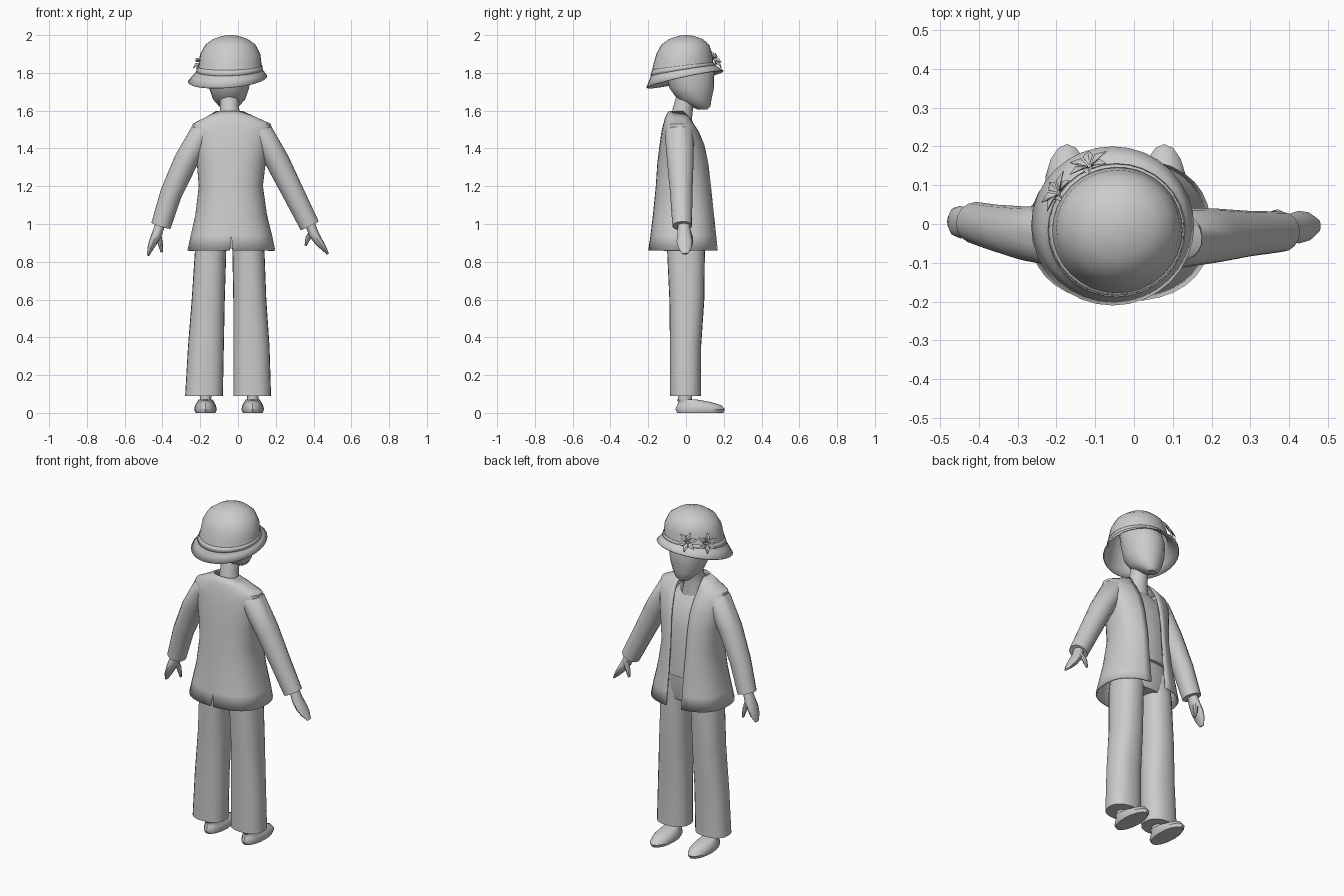
import bpy, bmesh, math
from mathutils import Vector

grey = bpy.data.materials.new("plain_grey")
grey.diffuse_color = (0.6, 0.6, 0.6, 1)


def finish(name, bm, thick=0):
    bmesh.ops.recalc_face_normals(bm, faces=bm.faces)
    me = bpy.data.meshes.new(name)
    bm.to_mesh(me)
    bm.free()
    me.materials.append(grey)
    ob = bpy.data.objects.new(name, me)
    bpy.context.collection.objects.link(ob)
    if thick:
        mod = ob.modifiers.new("thickness", 'SOLIDIFY')
        mod.thickness = thick
    return ob


def skin(rings, closed=True, caps=(True, True)):
    """Bridge a list of point rings into a bmesh."""
    bm = bmesh.new()
    rows = [[bm.verts.new(p) for p in r] for r in rings]
    n = len(rows[0])
    for a, b in zip(rows, rows[1:]):
        for i in range(n if closed else n - 1):
            j = (i + 1) % n
            bm.faces.new((a[i], a[j], b[j], b[i]))
    for use, row in zip(caps, (rows[0], rows[-1])):
        if use:
            bm.faces.new(row)
    return bm, rows


def ring(cx, cy, z, rx, ry, ty=0, tx=0, n=24, power=2.0, gap=0):
    """Level ring starting at +y; ty/tx tilt it, gap leaves the +y side open."""
    e = 2 / power
    a0 = math.asin(min(0.98, (gap / rx) ** (1 / e))) if gap else 0
    pts = []
    for i in range(n):
        a = a0 + (2 * math.pi - 2 * a0) * i / (n - 1) if gap else 2 * math.pi * i / n
        s, c = math.sin(a), math.cos(a)
        dx = rx * math.copysign(abs(s) ** e, s)
        dy = ry * math.copysign(abs(c) ** e, c)
        pts.append(Vector((cx + dx, cy + dy, z + ty * dy + tx * dx)))
    return pts


def stack(name, specs, thick=0, caps=(True, True), **kw):
    return finish(name, skin([ring(*s, **kw) for s in specs], caps=caps)[0], thick)


def limb(name, specs, n=16):
    """Tube along points (x, y, z, r, ry) with rings square to the path."""
    pts = [Vector(s[:3]) for s in specs]
    rings = []
    for i, s in enumerate(specs):
        t = (pts[min(i + 1, len(pts) - 1)] - pts[max(i - 1, 0)]).normalized()
        u = Vector((0, 1, 0)).cross(t).normalized()
        v = t.cross(u)
        rings.append([pts[i] + u * s[3] * math.cos(2 * math.pi * k / n)
                      + v * s[4] * math.sin(2 * math.pi * k / n) for k in range(n)])
    return finish(name, skin(rings)[0])


# head, neck and pelvis
stack("head", [(-.047, .088, 1.605, .028, .025), (-.047, .075, 1.625, .055, .055),
               (-.047, .045, 1.66, .085, .09), (-.047, .03, 1.72, .106, .118),
               (-.047, .02, 1.80, .112, .13), (-.045, .0, 1.88, .11, .12),
               (-.045, -.01, 1.95, .07, .08)])
stack("neck", [(-.04, -.03, 1.46, .08, .07), (-.042, -.025, 1.56, .056, .057),
               (-.045, -.015, 1.62, .05, .053), (-.047, .01, 1.70, .052, .055)])
stack("pelvis", [(-.04, 0, .87, .15, .09), (-.04, 0, .93, .165, .105),
                 (-.04, -.005, 1.10, .15, .115)], power=2.4)

# blouse with scooped neckline
stack("blouse", [(-.038, -.008, 1.03, .165, .135), (-.038, -.012, 1.2, .155, .133),
                 (-.038, -.015, 1.32, .165, .123), (-.038, -.02, 1.42, .165, .106),
                 (-.04, -.025, 1.48, .125, .082, -.2), (-.04, -.025, 1.53, .075, .068, -.6)],
      caps=(True, False), power=2.3)

# jacket: open front, flared hem, back vent
jacket = [(.86, -.035, -.015, .233, .185, .05), (.94, -.035, -.013, .216, .175, .05),
          (1.05, -.036, -.012, .19, .163, .05), (1.2, -.038, -.012, .17, .148, .052),
          (1.32, -.036, -.015, .182, .137, .056), (1.42, -.034, -.02, .198, .12, .06),
          (1.49, -.033, -.03, .212, .1, .066), (1.53, -.033, -.038, .208, .082, .07),
          (1.565, -.037, -.043, .135, .068, .068), (1.598, -.045, -.045, .072, .048, .062)]
bm, rows = skin([ring(cx, cy, z, rx, ry, n=33, power=2.4, gap=g)
                 for z, cx, cy, rx, ry, g in jacket], closed=False, caps=(False, False))
mid = bm.edges.get((rows[0][16], rows[1][16]))
bmesh.ops.split_edges(bm, edges=[mid])
for v in bm.verts:
    if v.co.z < .87 and abs(v.co.x + .035) < .001 and v.co.y < 0:
        side = v.link_faces[0].calc_center_median().x + .035
        v.co.x += math.copysign(.008, side)
finish("jacket", bm, .008)

# sleeves, hands and thumbs
arms = {
    "right": ([(.07, -.038, 1.50, .05, .07), (.125, -.035, 1.475, .066, .077),
               (.21, -.03, 1.33, .064, .07), (.295, -.025, 1.16, .058, .059), (.38, -.02, .99, .053, .052)],
              [(.378, -.012, 1.01, .026, .03), (.4, -.01, .95, .027, .036), (.425, -.008, .91, .023, .042),
               (.452, -.006, .875, .016, .036), (.476, -.004, .842, .006, .016)],
              [(.395, .01, .965, .014, .016), (.37, .024, .925, .014, .014), (.358, .028, .885, .006, .007)]),
    "left": ([(-.14, -.038, 1.50, .05, .07), (-.193, -.034, 1.475, .066, .077),
              (-.278, -.025, 1.33, .064, .07), (-.355, -.01, 1.16, .058, .06), (-.408, .003, .99, .053, .054)],
             [(-.408, .003, 1.01, .026, .03), (-.428, .004, .95, .027, .036), (-.447, .005, .91, .023, .042),
              (-.464, .006, .87, .016, .036), (-.476, .006, .832, .006, .016)],
             [(-.425, .015, .96, .014, .016), (-.412, .03, .9, .014, .014), (-.404, .034, .85, .006, .007)])}
for side, (sleeve, hand, thumb) in arms.items():
    limb(side + "_sleeve", sleeve)
    limb(side + "_hand", hand, 12)
    limb(side + "_thumb", thumb, 8)

# trouser legs and shoes
legs = {"right": [(.09, -.025, .175), (.35, -.025, .167), (.6, -.025, .15), (.86, -.03, .14), (.98, -.04, .125)],
        "left": [(.09, -.28, -.08), (.35, -.265, -.075), (.6, -.245, -.07), (.86, -.228, -.062), (.98, -.21, -.045)]}
depth = [(-.085, .08), (-.085, .08), (-.088, .097), (-.1, .1), (-.1, .1)]
for side, spans in legs.items():
    stack(side + "_trouser_leg",
          [((a + b) / 2, (f + k) / 2, z, (b - a) / 2, (k - f) / 2)
           for (z, a, b), (f, k) in zip(spans, depth)], power=2.3)
for side, x in (("right", .078), ("left", -.172)):
    stack(side + "_shoe", [(x, .075, 0, .052, .122), (x, .075, .018, .06, .131),
                           (x, .07, .04, .055, .118), (x, .045, .058, .045, .085),
                           (x, .0, .072, .036, .05)], n=16)
    stack(side + "_ankle", [(x, -.005, .05, .03, .038), (x, -.005, .2, .032, .036)], n=12)

# hat: tilted brim, round crown, band
stack("hat", [(-.055, -.005, 1.767, .21, .205, .22, .07), (-.049, -.012, 1.795, .188, .183, .19, .05),
              (-.044, -.017, 1.818, .17, .165, .15, .03), (-.041, -.016, 1.85, .165, .159, .08, .01),
              (-.041, -.009, 1.90, .159, .148), (-.04, -.004, 1.95, .132, .126),
              (-.04, 0, 1.98, .09, .088), (-.04, 0, 1.996, .04, .04), (-.04, 0, 2.0, .008, .008)],
      .006, caps=(False, True), n=32)
stack("hat_band", [(-.045, -.016, 1.812, .177, .172, .16, .03), (-.042, -.016, 1.835, .171, .165, .12, .02)],
      .004, caps=(False, False), n=32)

# two pointed-petal flowers on the hat
for name, pos, nrm in (("front_flower", (-.115, .15, 1.868), (-.35, .8, .5)),
                       ("side_flower", (-.195, .08, 1.855), (-.8, .45, .45))):
    nrm = Vector(nrm).normalized()
    u = nrm.cross(Vector((0, 0, 1))).normalized()
    v = nrm.cross(u)
    bm = bmesh.new()
    for k in range(6):
        a = 2 * math.pi * k / 6 + .3

        def at(r, da, h):
            return bm.verts.new(Vector(pos) + (u * math.cos(a + da) + v * math.sin(a + da)) * r + nrm * h)
        base, left, tip, right, ridge = (at(.004, 0, 0), at(.032, .42, .014), at(.058, 0, .01),
                                         at(.032, -.42, .014), at(.032, 0, .006))
        for f in ((base, left, ridge), (left, tip, ridge), (tip, right, ridge), (right, base, ridge)):
            bm.faces.new(f)
    finish(name, bm, .002)

# smooth shading with sharp creases kept
bpy.ops.object.select_all(action='SELECT')
bpy.context.view_layer.objects.active = bpy.data.objects["hat"]
bpy.ops.object.shade_smooth_by_angle(angle=math.radians(40))
